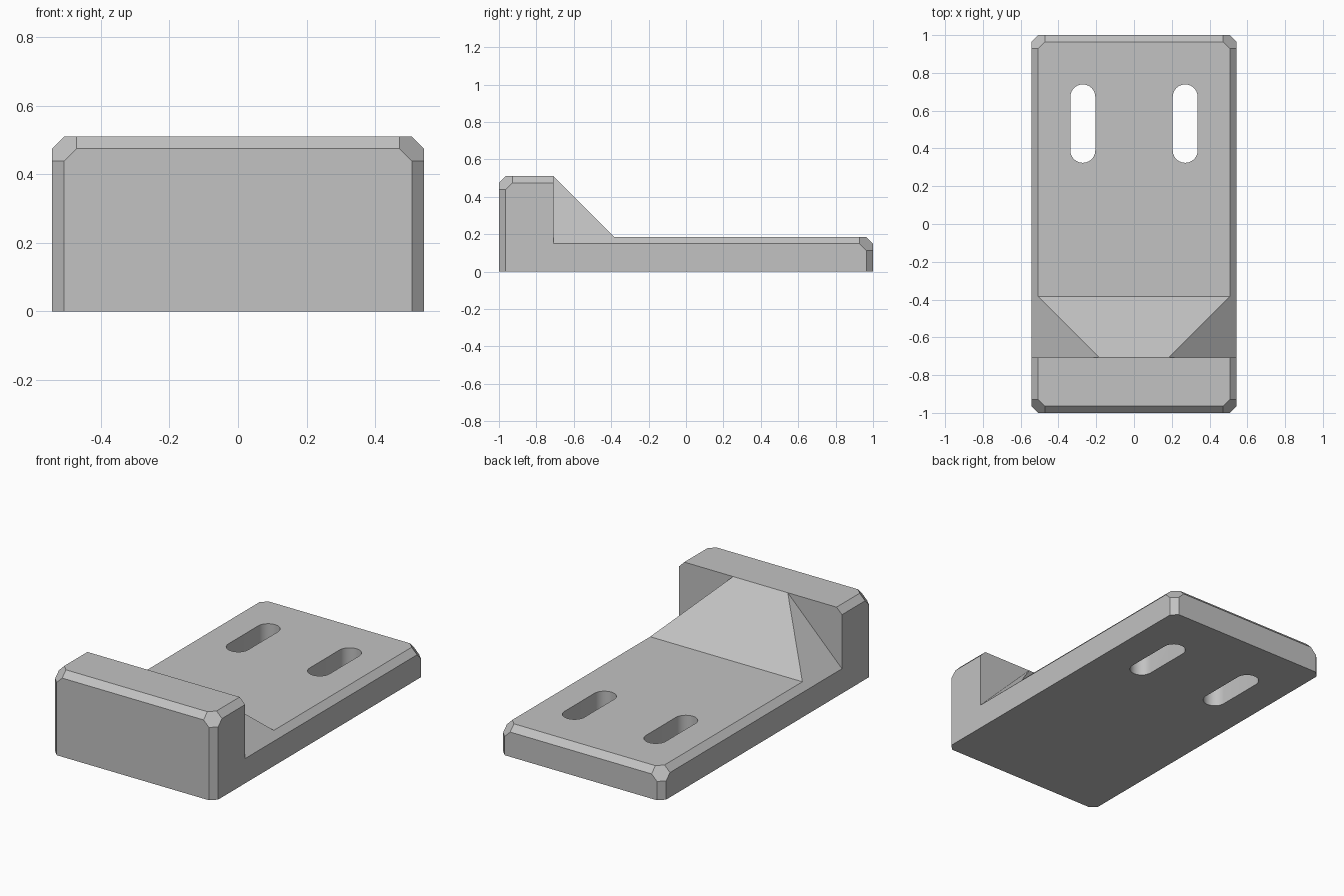
import bpy, bmesh, math
from mathutils import Vector

W, L = 0.543, 1.0             # half width, half length
WALL_BACK = -0.708            # rear face of the front wall
WALL_H, PLATE_H = 0.51, 0.185
C = 0.036                     # chamfer size

old = bpy.data.objects.get("Cube")
if old:
    bpy.data.objects.remove(old, do_unlink=True)

grey = bpy.data.materials.new("plain grey")
grey.use_nodes = True
GREY = (0.54, 0.54, 0.54, 1)
grey.diffuse_color = GREY
grey.node_tree.nodes["Principled BSDF"].inputs["Base Color"].default_value = GREY


def prism(points, offset):
    """Extrude a closed outline along an offset."""
    bm = bmesh.new()
    face = bm.faces.new([bm.verts.new(p) for p in points])
    top = bmesh.ops.extrude_face_region(bm, geom=[face])["geom"]
    verts = [v for v in top if isinstance(v, bmesh.types.BMVert)]
    bmesh.ops.translate(bm, verts=verts, vec=offset)
    bmesh.ops.recalc_face_normals(bm, faces=bm.faces)
    return bm


def slice_off(bm, corner, direction, depth):
    """Cut away a corner or edge; depth is measured along the axes."""
    n = Vector(direction)
    point = Vector(corner) - n * depth / n.length_squared
    cut = bmesh.ops.bisect_plane(bm, geom=bm.verts[:] + bm.edges[:] + bm.faces[:],
                                 plane_co=point, plane_no=n, clear_outer=True)
    edges = [e for e in cut["geom_cut"] if isinstance(e, bmesh.types.BMEdge)]
    bmesh.ops.edgeloop_fill(bm, edges=edges)
    bmesh.ops.recalc_face_normals(bm, faces=bm.faces)


def chamfer_end(bm, end, height):
    """Chamfer the side, end and upright edges and the two end corners."""
    y = end * L
    for s in (-1, 1):
        slice_off(bm, (s * W, y, height), (s, 0, 1), C)
        slice_off(bm, (s * W, y, height), (s, end, 0), C)
    slice_off(bm, (0, y, height), (0, end, 1), C)
    for s in (-1, 1):
        slice_off(bm, (s * W, y, height), (s, end, 1), 3 * C)


def make_object(name, bm):
    mesh = bpy.data.meshes.new(name)
    bm.to_mesh(mesh)
    bm.free()
    mesh.materials.append(grey)
    obj = bpy.data.objects.new(name, mesh)
    bpy.context.collection.objects.link(obj)
    return obj


def combine(target, other, operation):
    """Apply a boolean and discard the second object."""
    other.hide_render = True
    mod = target.modifiers.new(operation.lower(), "BOOLEAN")
    mod.operation, mod.solver, mod.object = operation, "EXACT", other
    bpy.context.view_layer.objects.active = target
    bpy.ops.object.modifier_apply(modifier=mod.name)
    bpy.data.objects.remove(other, do_unlink=True)


# Base plate with the sloped brace, sides cut by the same chamfer planes
ramp_foot = WALL_BACK + WALL_H - PLATE_H
side = [(WALL_BACK, 0), (L, 0), (L, PLATE_H), (ramp_foot, PLATE_H), (WALL_BACK, WALL_H)]
plate = prism([(-W, y, z) for y, z in side], (2 * W, 0, 0))
chamfer_end(plate, 1, PLATE_H)
bracket = make_object("bracket", plate)

# Upright front wall
side = [(-L, 0), (WALL_BACK, 0), (WALL_BACK, WALL_H), (-L, WALL_H)]
wall = prism([(-W, y, z) for y, z in side], (2 * W, 0, 0))
chamfer_end(wall, -1, WALL_H)
combine(bracket, make_object("front_wall", wall), "UNION")

# Two rounded mounting slots
R, SEG = 0.066, 20
for x in (-0.271, 0.271):
    outline = []
    for start, y in ((0, 0.673), (math.pi, 0.39)):
        for i in range(SEG + 1):
            a = start + math.pi * i / SEG
            outline.append((x + R * math.cos(a), y + R * math.sin(a), -0.1))
    combine(bracket, make_object("slot_cutter", prism(outline, (0, 0, 0.5))), "DIFFERENCE")

# Smooth slot ends, crisp chamfers
bpy.ops.object.select_all(action="DESELECT")
bracket.select_set(True)
bpy.context.view_layer.objects.active = bracket
bpy.ops.object.shade_smooth_by_angle(angle=math.radians(25))
